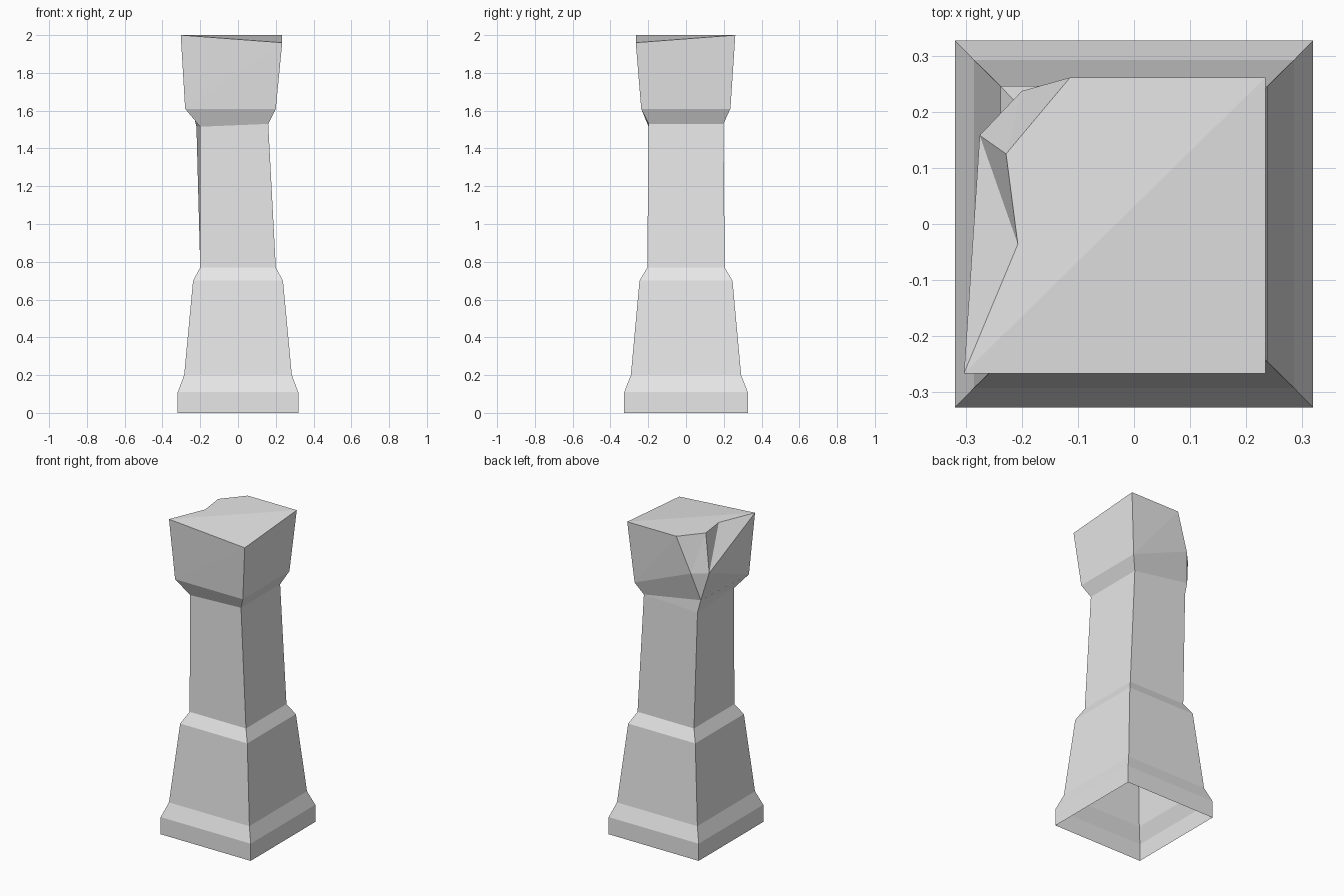
import bpy, bmesh

cube = bpy.data.objects.get("Cube")
if cube:
    bpy.data.objects.remove(cube, do_unlink=True)

stone = bpy.data.materials.new("pale_stone")
stone.use_nodes = True
COLOUR = (0.8, 0.8, 0.8, 1)
stone.diffuse_color = COLOUR
stone.node_tree.nodes["Principled BSDF"].inputs["Base Color"].default_value = COLOUR


def ring(half_x, half_y, z):
    """Corners in order: front right, front left, back left, back right."""
    return [(-half_x, -half_y, z), (half_x, -half_y, z),
            (half_x, half_y, z), (-half_x, half_y, z)]


def finish(name, bm):
    mesh = bpy.data.meshes.new(name)
    bm.to_mesh(mesh)
    bm.free()
    mesh.materials.append(stone)
    bpy.context.collection.objects.link(bpy.data.objects.new(name, mesh))


def loft(name, rings):
    """Open four-sided shell through a stack of rings."""
    bm = bmesh.new()
    loops = [[bm.verts.new(p) for p in r] for r in rings]
    for low, high in zip(loops, loops[1:]):
        for i in range(4):
            j = (i + 1) % 4
            bm.faces.new((low[i], low[j], high[j], high[i]))
    finish(name, bm)


# Stepped, tapering plinth, open underneath
shoulder = ring(0.2, 0.205, 0.77)
loft("plinth", [ring(0.319, 0.327, 0), ring(0.319, 0.327, 0.11),
                ring(0.285, 0.292, 0.2), ring(0.238, 0.246, 0.7), shoulder])

# Leaning shaft
neck = [(-0.2, -0.198, 1.515), (0.16, -0.198, 1.53),
        (0.16, 0.198, 1.53), (-0.22, 0.198, 1.515)]
loft("shaft", [shoulder, neck])

# Capital with its back right corner broken away
points = dict(
    n0=neck[0], n1=neck[1], n2=neck[2], n3=neck[3],
    m0=(-0.28, -0.237, 1.61), m1=(0.2, -0.237, 1.61), m2=(0.2, 0.235, 1.61),
    t0=(-0.303, -0.266, 2), t1=(0.234, -0.266, 1.96), t2=(0.234, 0.261, 2),
    # chipped rim, then the lower points of the break
    c1=(-0.114, 0.261, 2), c2=(-0.228, 0.125, 2), c3=(-0.207, -0.036, 2),
    back=(-0.2, 0.237, 1.775), side=(-0.275, 0.158, 1.767),
    tip=(-0.24, 0.193, 1.598))
faces = [
    "n0 n1 m1 m0", "n1 n2 m2 m1", "n2 tip back m2", "tip n0 m0 side",   # flare
    "n2 n3 tip", "n3 n0 tip",                                           # under the break
    "m0 m1 t1", "m0 t1 t0", "m1 m2 t2 t1", "m2 back c1", "m2 c1 t2",    # walls
    "m0 t0 side", "t0 c3 side", "c3 c2 side",                           # chipped side
    "side c2 back", "c2 c1 back", "tip side back",                      # break
    "t0 t1 t2", "t2 c1 c2 c3 t0"]                                       # top
bm = bmesh.new()
verts = {key: bm.verts.new(p) for key, p in points.items()}
for face in faces:
    bm.faces.new([verts[key] for key in face.split()])
finish("broken_capital", bm)
